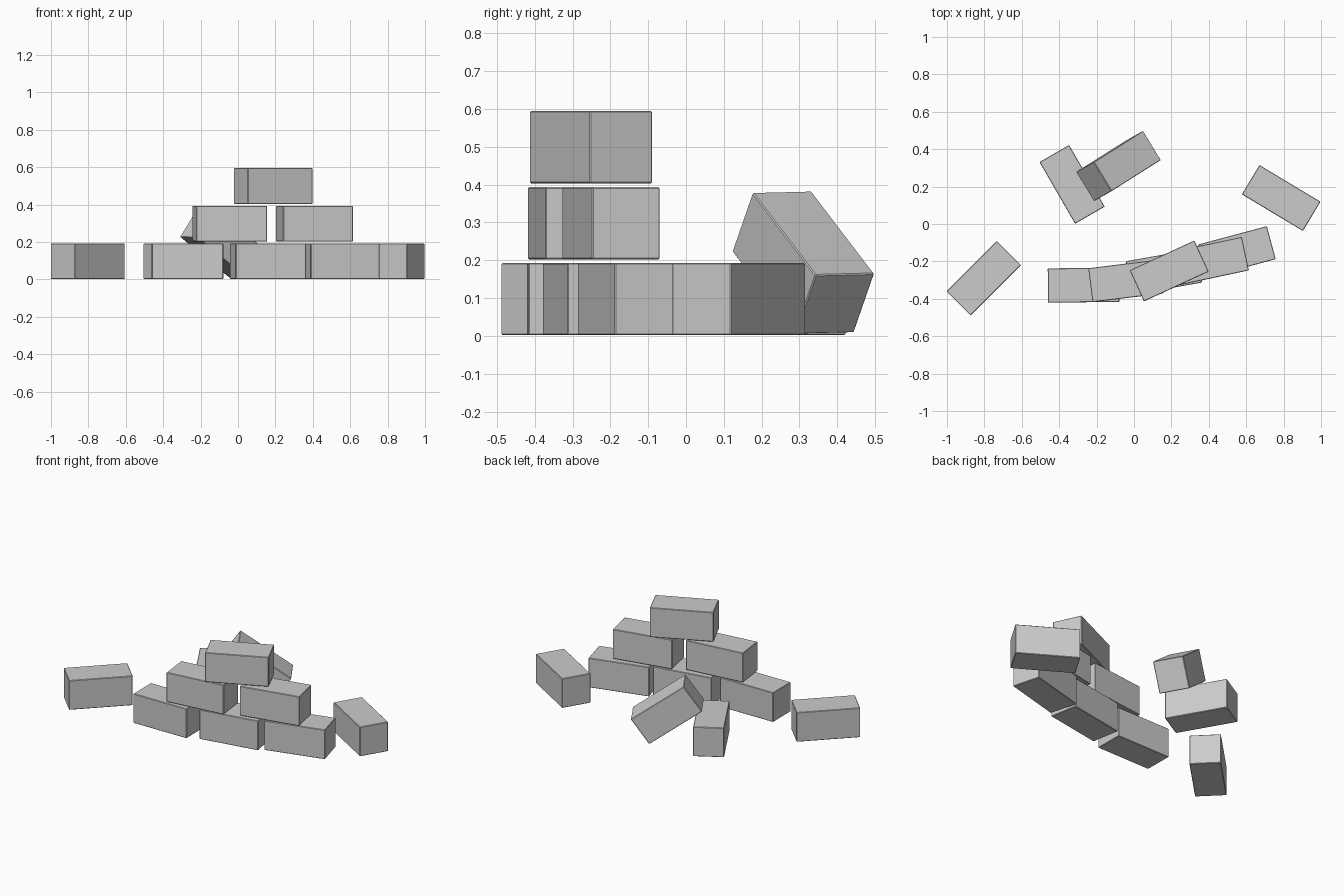
import bpy, bmesh
from math import radians
from mathutils import Matrix, Euler

if "Cube" in bpy.data.objects:
    bpy.data.objects.remove(bpy.data.objects["Cube"])

L, W, H = 0.381, 0.183, 0.191


def brick(name, x, y, z, yaw, pitch=0.0, roll=0.0):
    """One brick centred at x, y, z with slightly eased edges."""
    bm = bmesh.new()
    bmesh.ops.create_cube(bm, size=1, matrix=Matrix.Diagonal((L, W, H, 1)))
    bmesh.ops.bevel(bm, geom=bm.edges[:], offset=0.003, segments=1, affect='EDGES')
    me = bpy.data.meshes.new(name)
    bm.to_mesh(me)
    bm.free()
    ob = bpy.data.objects.new(name, me)
    ob.location = (x, y, z)
    ob.rotation_euler = Euler((radians(roll), radians(pitch), radians(yaw)))
    bpy.context.collection.objects.link(ob)


# Curved stacked wall: three courses
Z = [0.0975, 0.298, 0.499]
wall = [
    (0, -0.270, -0.327, 0.5), (0, 0.160, -0.256, 10), (0, 0.550, -0.149, 15),
    (1, -0.044, -0.304, 7), (1, 0.409, -0.198, 12),
    (2, 0.188, -0.251, 24.7),
]
for i, (row, x, y, yaw) in enumerate(wall):
    brick(f"wall_brick_{i + 1}", x, y, Z[row], yaw)

# Loose bricks lying on the ground
brick("loose_brick_left", -0.803, -0.290, Z[0], 45)
brick("loose_brick_right", 0.787, 0.139, Z[0], -31)
brick("loose_brick_back", -0.331, 0.212, Z[0], -60)

# Brick leaning on the back loose brick
brick("leaning_brick", -0.083, 0.310, 0.194, 32.3, 35, 1.5)
